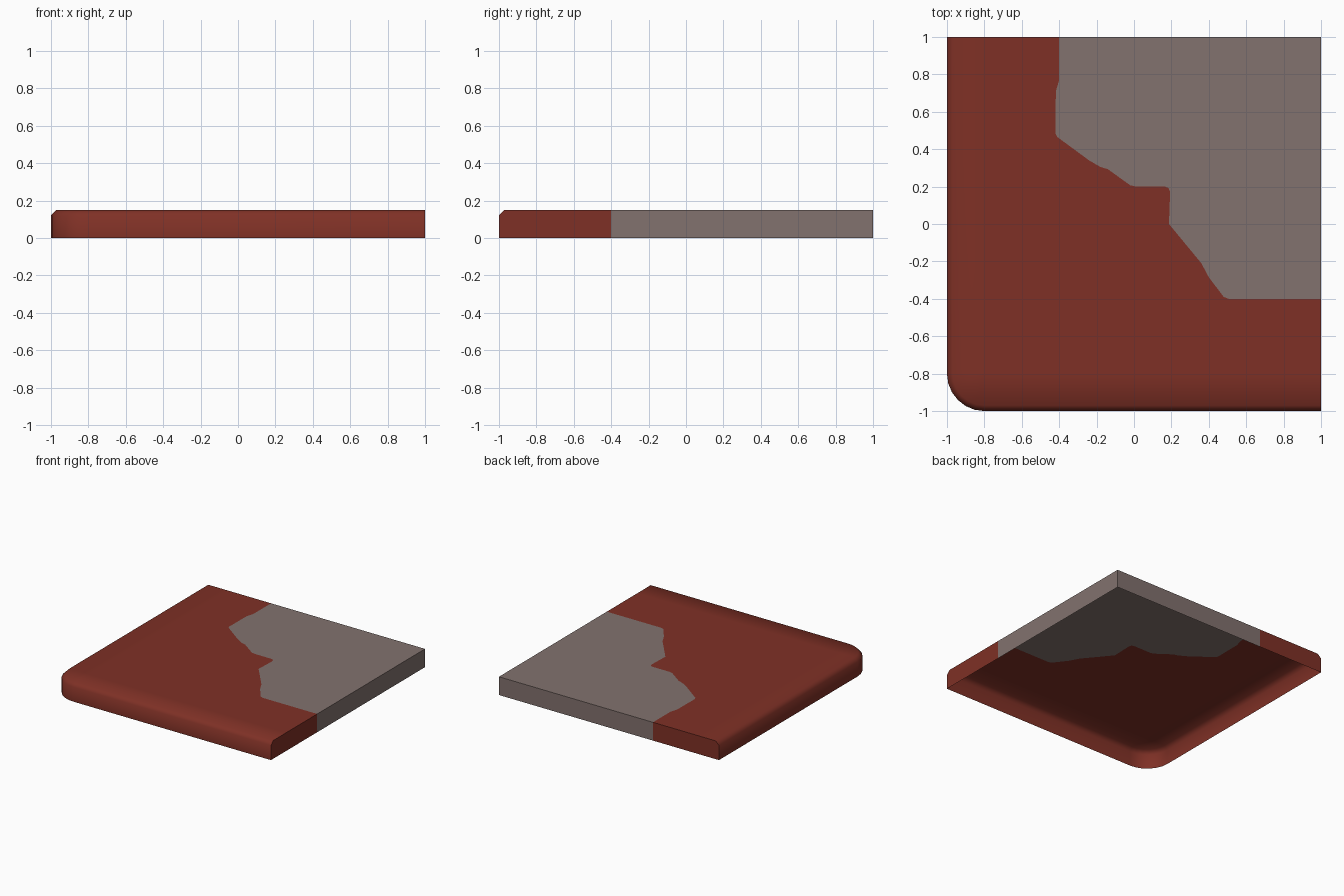
import bpy, bmesh, math

if "Cube" in bpy.data.objects:
    bpy.data.objects.remove(bpy.data.objects["Cube"])

H = 0.15      # tile height
C = 0.8       # where the rounded border starts


def material(name, rgb):
    m = bpy.data.materials.new(name)
    m.diffuse_color = (*rgb, 1.0)
    m.use_nodes = True
    m.node_tree.nodes["Principled BSDF"].inputs["Base Color"].default_value = m.diffuse_color
    return m


mesh = bpy.data.meshes.new("roof_corner_tile")
tile = bpy.data.objects.new("roof_corner_tile", mesh)
bpy.context.collection.objects.link(tile)
mesh.materials.append(material("brick red", (0.212, 0.030, 0.019)))
mesh.materials.append(material("stone grey", (0.223, 0.168, 0.156)))

bm = bmesh.new()
cache = {}


def vert(p):
    key = tuple(round(c, 4) for c in p)
    if key not in cache:
        cache[key] = bm.verts.new(key)
    return cache[key]


def face(points, mat=0, smooth=True):
    vs = list(dict.fromkeys(vert(p) for p in points))
    f = bm.faces.new(vs)
    f.material_index = mat
    f.smooth = smooth


# rounded border: profile swept down the left, round the corner, along the front
profile = [(0.2, 0), (0.2, 0.12), (0.17, H), (0, H)]


def section(base, angle):
    return [(base[0] + r * math.cos(angle), base[1] + r * math.sin(angle), z)
            for r, z in profile]


N = 6
sections = [section((-C, 1), math.pi)]
sections += [section((-C, -C), math.pi + math.pi / 2 * i / N) for i in range(N + 1)]
sections += [section((1, -C), 1.5 * math.pi)]
for a, b in zip(sections, sections[1:]):
    for k in range(len(profile) - 1):
        face([a[k], b[k], b[k + 1], a[k + 1]])

# flat top, split along the ragged patch outline
edge = [(-.4, 1), (-.4, .77), (-.418, .71), (-.42, .485), (-.41, .465), (-.24, .34),
        (-.18, .305), (-.14, .293), (-.02, .207), (.01, .2), (.165, .2), (.185, .193),
        (.193, .17), (.187, .0), (.29, -.125), (.36, -.21), (.4, -.285), (.48, -.39),
        (.505, -.4), (1, -.4)]
edge = [(x, y, H) for x, y in edge]
face(edge + [(1, 1, H)], 1)
face([(-C, 1, H), (-C, -C, H), (1, -C, H)] + edge[::-1])

# straight cut walls at the back and the right (underside stays open)
for place in (lambda t, z: (t, 1, z), lambda t, z: (1, t, z)):
    face([place(-C, 0), place(-1, 0), place(-1, 0.12), place(-0.97, H), place(-C, H)],
         0, False)
    for t0, t1, mat in ((-C, -0.4, 0), (-0.4, 1, 1)):
        face([place(t0, 0), place(t1, 0), place(t1, H), place(t0, H)], mat, False)

# outward normals: walls and top face away from the middle of the tile
bm.normal_update()
for f in bm.faces:
    c = f.calc_center_median()
    out = c.copy()
    out.z = 0
    if abs(f.normal.z) > 0.5:
        flip = f.normal.z < 0
    else:
        flip = f.normal.dot(out) < 0
    if flip:
        f.normal_flip()
    if not f.smooth:
        for e in f.edges:
            e.smooth = False

bm.to_mesh(mesh)
bm.free()
